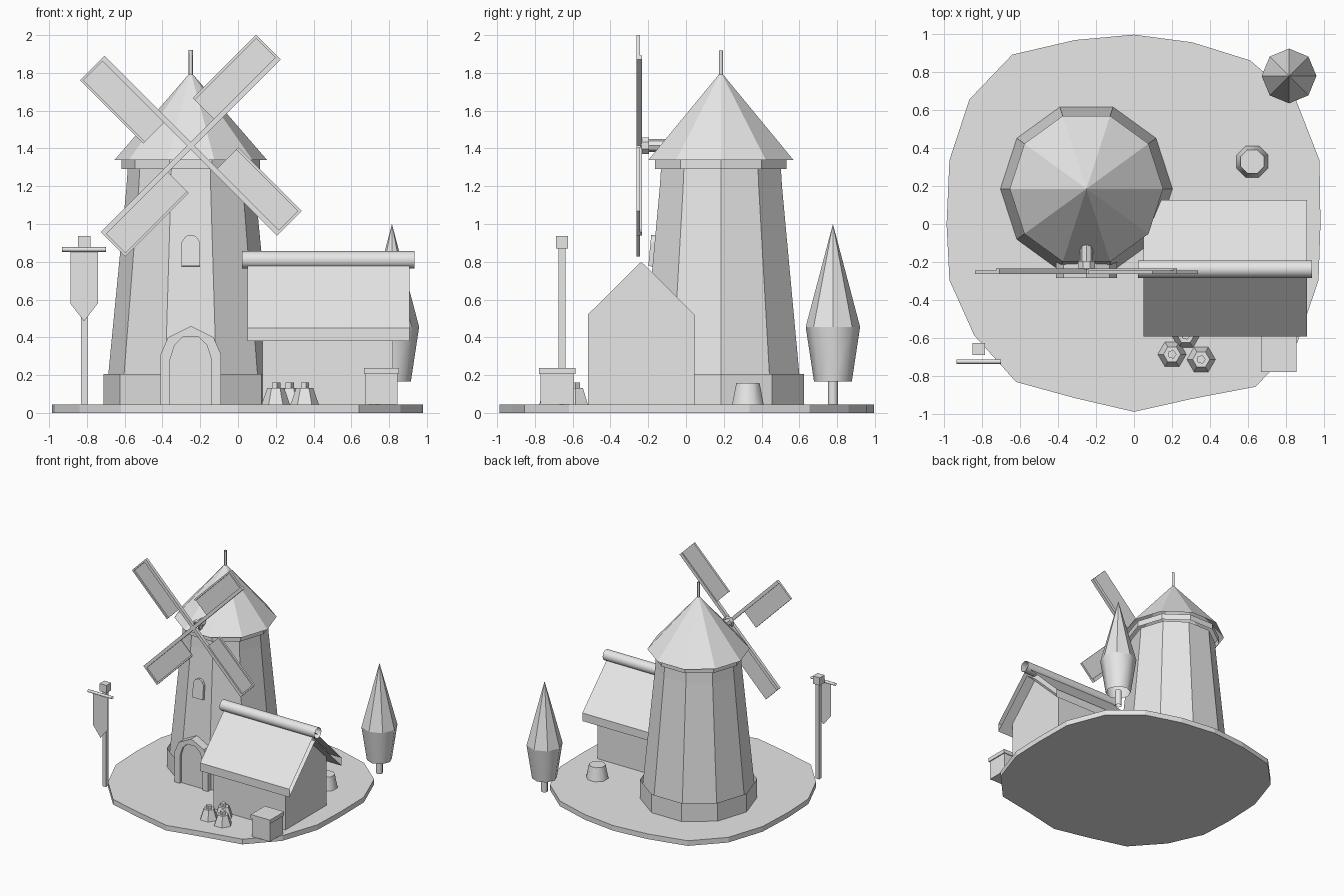
import bpy, bmesh, math
from mathutils import Matrix, Vector

if "Cube" in bpy.data.objects:
    bpy.data.objects.remove(bpy.data.objects["Cube"])

stone = bpy.data.materials.new("plain_grey")
stone.diffuse_color = (0.8, 0.8, 0.8, 1)
stone.use_nodes = True
stone.node_tree.nodes["Principled BSDF"].inputs["Base Color"].default_value = stone.diffuse_color


def finish(name, bm, smooth=False):
    bmesh.ops.recalc_face_normals(bm, faces=bm.faces[:])
    me = bpy.data.meshes.new(name)
    for f in bm.faces:
        f.smooth = smooth and len(f.verts) == 4
    bm.to_mesh(me)
    bm.free()
    me.materials.append(stone)
    ob = bpy.data.objects.new(name, me)
    bpy.context.collection.objects.link(ob)
    return ob


def prism(name, pts, axis, a, b, caps=True, matrix=None):
    """Extrude a 2D outline along one axis from a to b (a == b gives a flat sheet)."""
    place = {'x': lambda p, t: (t, p[0], p[1]),
             'y': lambda p, t: (p[0], t, p[1]),
             'z': lambda p, t: (p[0], p[1], t)}[axis]
    bm = bmesh.new()
    lo = [bm.verts.new(place(p, a)) for p in pts]
    if a == b:
        bm.faces.new(lo)
        return finish(name, bm)
    hi = [bm.verts.new(place(p, b)) for p in pts]
    n = len(pts)
    for i in range(n):
        j = (i + 1) % n
        bm.faces.new((lo[i], lo[j], hi[j], hi[i]))
    if caps:
        bm.faces.new(lo)
        bm.faces.new(hi)
    if matrix:
        bm.transform(matrix)
    return finish(name, bm)


def box(name, x0, x1, y0, y1, z0, z1, matrix=None):
    return prism(name, [(x0, y0), (x1, y0), (x1, y1), (x0, y1)], 'z', z0, z1, True, matrix)


def lathe(name, profile, n, loc, smooth=False, turn=0.0, top=False, axis='z'):
    """Stack of n-sided rings given as (radius, height), open unless top is set."""
    bm = bmesh.new()
    rings = []
    for r, z in profile:
        if r == 0:
            rings.append([bm.verts.new((0, 0, z))] * n)
        else:
            rings.append([bm.verts.new((r * math.cos(turn + math.tau * i / n),
                                        r * math.sin(turn + math.tau * i / n), z)) for i in range(n)])
    for A, B in zip(rings, rings[1:]):
        for i in range(n):
            j = (i + 1) % n
            bm.faces.new(list(dict.fromkeys((A[i], A[j], B[j], B[i]))))
    if top:
        bm.faces.new(rings[-1])
    m = Matrix.Translation(loc)
    if axis == 'x':
        m = m @ Matrix.Rotation(math.pi / 2, 4, 'Y')
    elif axis == 'y':
        m = m @ Matrix.Rotation(-math.pi / 2, 4, 'X')
    bm.transform(m)
    return finish(name, bm, smooth)


G = 0.045            # ground disc thickness
TX, TY = -0.25, 0.185  # tower centre

# uneven ground disc
ground = [(0, .995), (-.31, .967), (-.64, .89), (-.865, .655), (-.97, .335), (-.985, 0), (-.97, -.295),
          (-.84, -.585), (-.62, -.83), (-.31, -.915), (0, -.987), (.30, -.92), (.64, -.855),
          (.86, -.62), (.97, -.295), (.98, 0), (.975, .335), (.85, .655), (.61, .86), (.305, .955)]
prism("ground", ground, 'z', 0, G)

# tower
lathe("tower_plinth", [(.462, G), (.462, .205)], 10, (TX, TY, 0))
lathe("tower_body", [(.452, G), (.341, 1.19), (.334, 1.29)], 10, (TX, TY, 0))
lathe("tower_ring", [(.366, 1.29), (.366, 1.34)], 10, (TX, TY, 0))
lathe("tower_roof", [(.403, 1.34), (0, 1.805)], 10, (TX, TY, 0))
lathe("finial", [(.011, 1.78), (.011, 1.92)], 8, (TX, TY, 0), True)

# arched doorway and door
outer = [(-.16, G), (-.16, .31), (-.12, .40), (0, .46), (.12, .40), (.16, .31), (.16, G)]
inner = [(-.11, G), (-.11, .28), (-.085, .36), (-.04, .405), (.04, .405), (.085, .36), (.11, .28), (.11, G)]
at_tower = Matrix.Translation((TX, 0, 0))
prism("door_surround", outer + inner[::-1], 'y', -.285, -.19, True, at_tower)
prism("door", inner, 'y', -.265, -.19, True, at_tower)

# arched window plate, leaning with the wall
window = [(-.05, -.085), (.05, -.085), (.05, .04), (.03, .07), (.012, .08),
          (-.012, .08), (-.03, .07), (-.05, .04)]
wall_y = TY - math.cos(math.pi / 10) * (.452 - .111 * (.86 - G) / 1.145)
prism("window", window, 'y', -.022, .01, True,
      Matrix.Translation((TX, wall_y, .86)) @ Matrix.Rotation(-.092, 4, 'X'))

# sail shaft, hub and four sails
HZ = 1.415
lathe("sail_shaft", [(.034, -.24), (.034, .05)], 8, (TX, 0, HZ), axis='y')
lathe("sail_hub", [(.048, -.235), (.048, -.195)], 8, (TX, 0, HZ), axis='y', turn=math.pi / 8)
for k in range(4):
    # sail drawn along +x with its cloth on the +z side, framed by rails
    m = Matrix.Translation((TX, 0, HZ)) @ Matrix.Rotation(-math.radians(45 + 90 * k), 4, 'Y')
    box("sail_arm_%d" % k, 0, .66, -.262, -.234, -.014, .014, m)
    box("sail_cloth_%d" % k, .185, .655, -.25, -.244, 0, .165, m)
    box("sail_rail_%d" % k, .185, .66, -.262, -.244, .156, .17, m)
    box("sail_tip_%d" % k, .646, .66, -.262, -.244, .014, .156, m)

# house: walls, open-ended roof slabs and ridge tube
prism("house_walls", [(-.52, G), (.045, G), (.045, .52), (-.237, .80), (-.52, .52)], 'x', .13, .82)
prism("house_roof", [(-.237, .81), (-.592, .45), (-.592, .38), (-.237, .735), (.127, .38), (.127, .45)],
      'x', .05, .908, caps=False)
lathe("ridge_tube", [(.046, .02), (.046, .935)], 16, (0, -.237, .81), True, axis='x')

# crate with lid
box("crate", .675, .845, -.77, -.592, G, .21)
box("crate_lid", .667, .853, -.778, -.585, .205, .238)

# sacks
for k, (x, y) in enumerate([(.20, -.685), (.353, -.712), (.272, -.585)]):
    lathe("sack_%d" % k, [(.075, G), (.045, .132)], 6, (x, y, 0), top=True)
    lathe("sack_knot_%d" % k, [(.024, .13), (.024, .16)], 5, (x, y, 0), top=True)

# banner post
PX, PY = -.815, -.657
box("banner_post", PX - .017, PX + .017, PY - .018, PY + .018, G, .88)
box("post_cap", PX - .033, PX + .033, PY - .032, PY + .032, .87, .937)
lathe("banner_bar", [(.012, -.933), (.012, -.698)], 8, (0, -.723, .865), True, axis='x')
banner = [(-.888, .86), (-.888, .58), (-.815, .485), (-.742, .58), (-.742, .86)]
prism("banner", banner, 'y', -.723, -.723)

# tree
tree = (.815, .778, 0)
lathe("tree_trunk", [(.027, G), (.027, .18)], 8, tree, True)
lathe("tree_lower", [(.10, .165), (.144, .455)], 8, tree, True)
lathe("tree_top", [(.144, .455), (0, 1.0)], 8, tree)

# tub behind the house
lathe("tub", [(.09, G), (.067, .157)], 8, (.622, .328, 0), True, turn=math.pi / 8, top=True)
